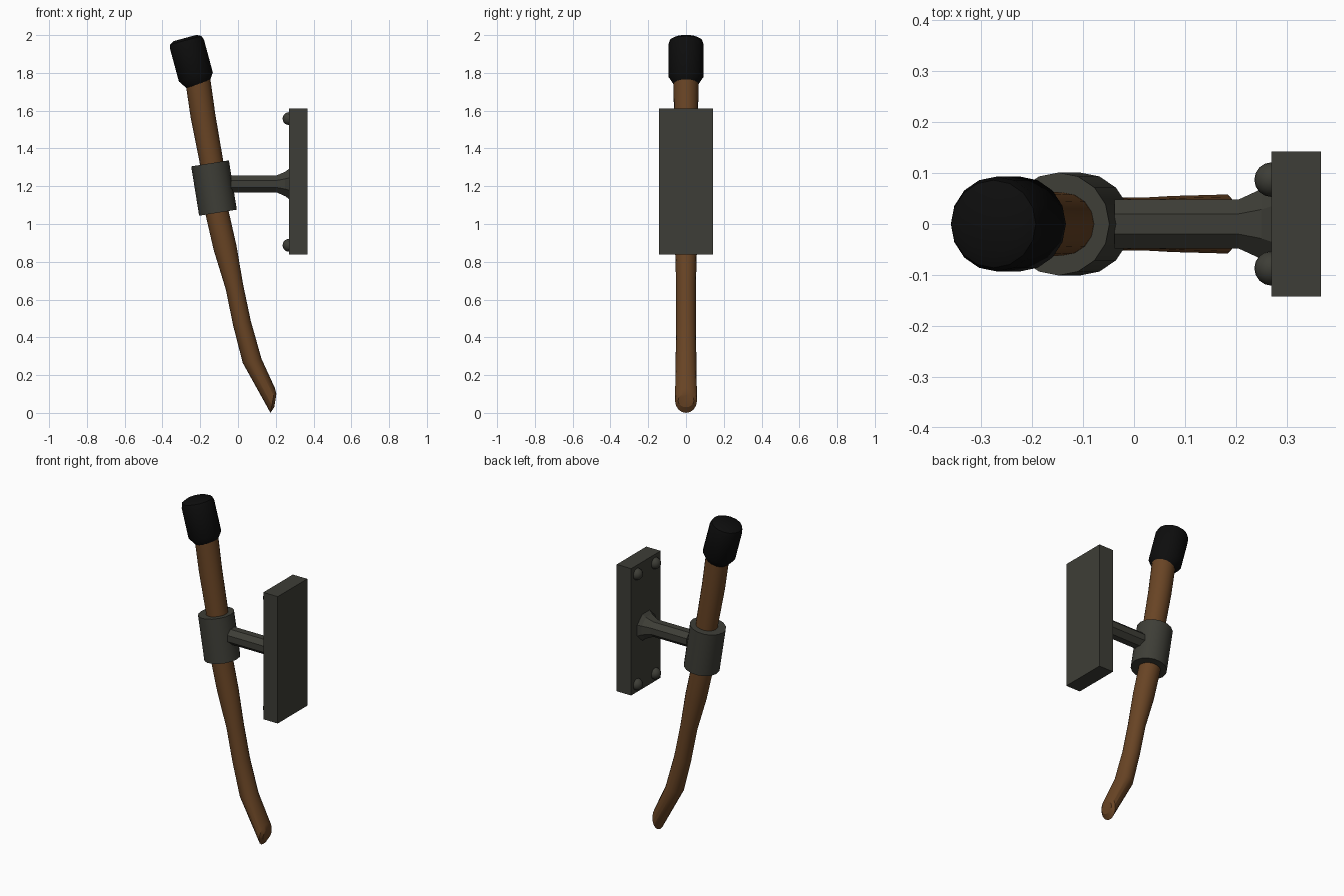
import bpy, bmesh, math
from mathutils import Vector

if "Cube" in bpy.data.objects:
    bpy.data.objects.remove(bpy.data.objects["Cube"], do_unlink=True)


def material(name, rgb):
    mat = bpy.data.materials.new(name)
    mat.use_nodes = True
    mat.diffuse_color = (*rgb, 1)
    mat.node_tree.nodes["Principled BSDF"].inputs["Base Color"].default_value = (*rgb, 1)
    return mat


WOOD = material("brown wood", (0.14, 0.058, 0.018))
IRON = material("dark iron", (0.048, 0.048, 0.038))
SOOT = material("black pitch", (0.004, 0.004, 0.004))


def finish(name, bm, mat, angle=None):
    bmesh.ops.recalc_face_normals(bm, faces=bm.faces)
    mesh = bpy.data.meshes.new(name)
    bm.to_mesh(mesh)
    bm.free()
    mesh.materials.append(mat)
    obj = bpy.data.objects.new(name, mesh)
    bpy.context.collection.objects.link(obj)
    if angle:
        bpy.ops.object.select_all(action="DESELECT")
        obj.select_set(True)
        bpy.context.view_layer.objects.active = obj
        bpy.ops.object.shade_smooth_by_angle(angle=math.radians(angle))
    return obj


def loft(name, rings, mat, sides=16, phase=0.0, angle=None):
    """Skin oval rings, each given by its two ends in the xz plane and its y radius."""
    bm = bmesh.new()
    loops = []
    for ax, az, bx, bz, ry in rings:
        a, b = Vector((ax, 0, az)), Vector((bx, 0, bz))
        mid, half = (a + b) / 2, (b - a) / 2
        loop = []
        for i in range(sides):
            t = math.tau * (i + phase) / sides
            loop.append(bm.verts.new(mid + half * math.cos(t) + Vector((0, ry * math.sin(t), 0))))
        loops.append(loop)
    for low, high in zip(loops, loops[1:]):
        for i in range(sides):
            j = (i + 1) % sides
            bm.faces.new((low[i], low[j], high[j], high[i]))
    bm.faces.new(loops[0])
    bm.faces.new(loops[-1])
    return finish(name, bm, mat, angle)


def turned(base, top, profile):
    """Round rings square to the axis from base to top; profile is (fraction, radius)."""
    base, top = Vector(base), Vector(top)
    axis = (top - base).normalized()
    side = Vector((axis.y, -axis.x))
    rings = []
    for t, r in profile:
        c = base.lerp(top, t)
        rings.append((*(c - side * r), *(c + side * r), r))
    return rings


# Crooked wooden shaft, ending in a slanted cut
loft("wooden_shaft", [
    (0.192, 0.03, 0.203, 0.10, 0.042),
    (0.172, 0.00, 0.196, 0.13, 0.058),
    (0.025, 0.265, 0.125, 0.285, 0.055),
    (-0.025, 0.46, 0.068, 0.485, 0.052),
    (-0.065, 0.655, 0.027, 0.68, 0.052),
    (-0.128, 0.86, -0.008, 0.885, 0.058),
    (-0.172, 1.05, -0.05, 1.07, 0.061),
    (-0.203, 1.325, -0.08, 1.345, 0.062),
    (-0.25, 1.56, -0.12, 1.58, 0.064),
    (-0.276, 1.735, -0.146, 1.765, 0.066),
], WOOD, angle=25)

# Pitch-soaked head
loft("torch_head", turned((-0.212, 1.737), (-0.279, 1.985), [
    (0, 0.064), (0.17, 0.093), (0.86, 0.093), (0.95, 0.086), (1, 0.062),
]), SOOT, angle=35)

# Iron collar around the shaft
loft("collar", turned((-0.106, 1.06), (-0.148, 1.321), [(0, 0.101), (1, 0.101)]), IRON, angle=30)

# Octagonal arm flaring out at the wall plate
loft("bracket_arm", [
    (x, 1.212 - r, x, 1.212 + r, r * 1.06)
    for x, r in [(-0.038, 0.049), (0.205, 0.049), (0.25, 0.07), (0.272, 0.088)]
], IRON, sides=8, phase=0.5)

# Wall plate
bm = bmesh.new()
bmesh.ops.create_cube(bm, size=1)
bmesh.ops.scale(bm, vec=(0.097, 0.284, 0.772), verts=bm.verts)
bmesh.ops.translate(bm, vec=(0.3185, 0, 1.225), verts=bm.verts)
finish("wall_plate", bm, IRON)

# Round bolt heads at the plate corners
for label, z in (("lower", 0.887), ("upper", 1.558)):
    for side, y in (("front", -0.087), ("back", 0.087)):
        bm = bmesh.new()
        bmesh.ops.create_uvsphere(bm, u_segments=16, v_segments=10, radius=0.034)
        bmesh.ops.translate(bm, vec=(0.27, y, z), verts=bm.verts)
        finish(f"{label}_{side}_bolt", bm, IRON, angle=40)
